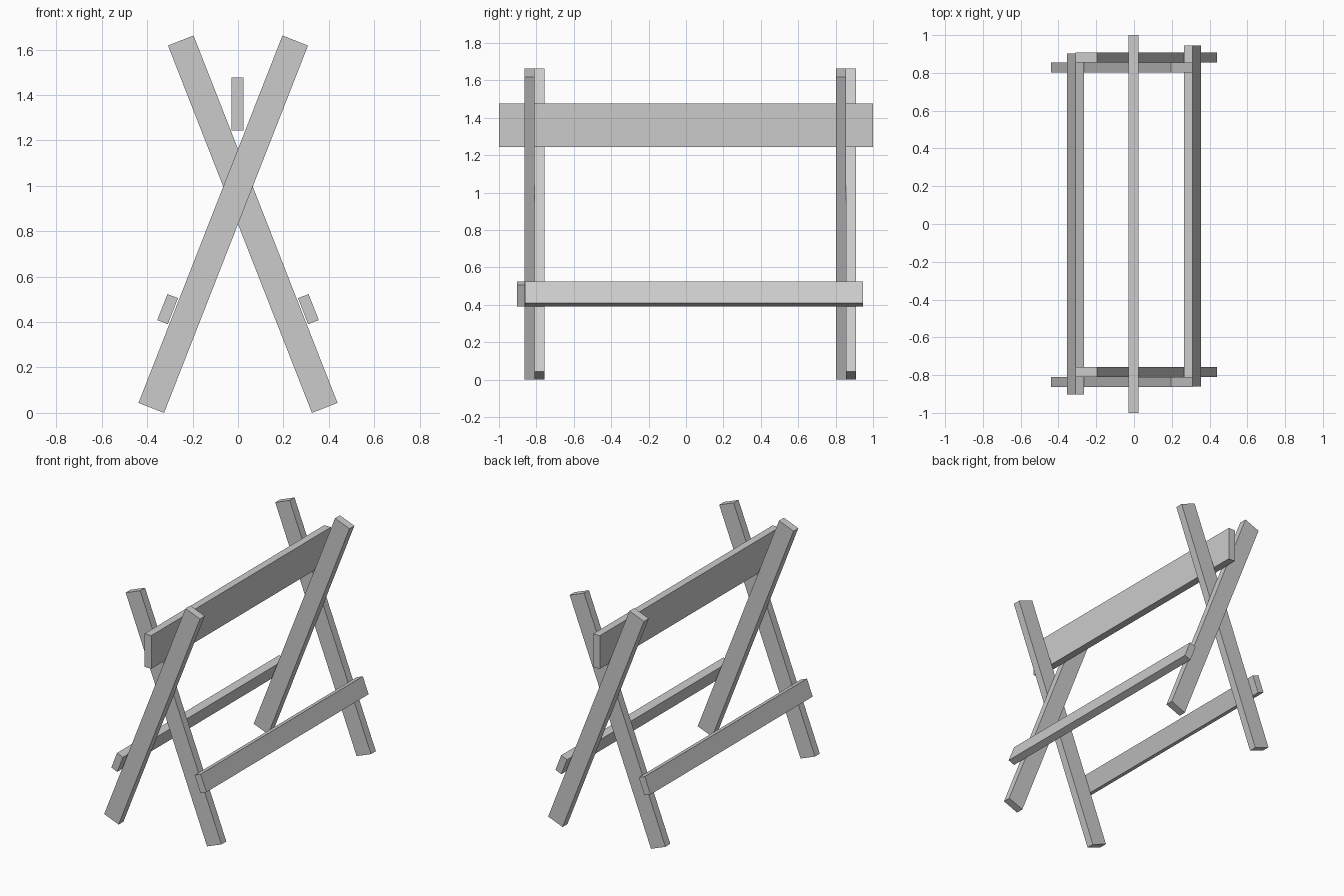
import bpy
import math
from mathutils import Matrix, Vector

if "Cube" in bpy.data.objects:
    bpy.data.objects.remove(bpy.data.objects["Cube"], do_unlink=True)

TILT = math.radians(21.4)

# One plain grey for the whole trestle
grey = bpy.data.materials.new("plain_grey")
grey.use_nodes = True
colour = (0.6, 0.6, 0.6, 1)
grey.diffuse_color = colour
grey.node_tree.nodes["Principled BSDF"].inputs["Base Color"].default_value = colour


def board(name, centre, size, tilt=0):
    """Rectangular board leaning about the y axis."""
    bpy.ops.mesh.primitive_cube_add(size=1, location=centre, rotation=(0, tilt, 0))
    obj = bpy.context.object
    obj.name = name
    obj.data.transform(Matrix.Diagonal(Vector((*size, 1))))
    obj.data.materials.append(grey)
    return obj


# Crossed legs: each pair overlaps face to face
for end, y in (("front", -0.81), ("back", 0.855)):
    for side, s in (("right", -1), ("left", 1)):
        board(f"{end}_{side}_leg", (0.065 * s, y + 0.027 * s, 0.831),
              (0.121, 0.054, 1.738), -s * TILT)

# Low side rails lying on the outer edges of the legs
for side, s, y in (("right", -1, 0), ("left", 1, 0.043)):
    board(f"{side}_side_rail", (0.31 * s, y, 0.457), (0.05, 1.806, 0.123), -s * TILT)

# Upright plank held in the crook of the legs
board("top_plank", (-0.002, 0, 1.36), (0.052, 2, 0.234))
